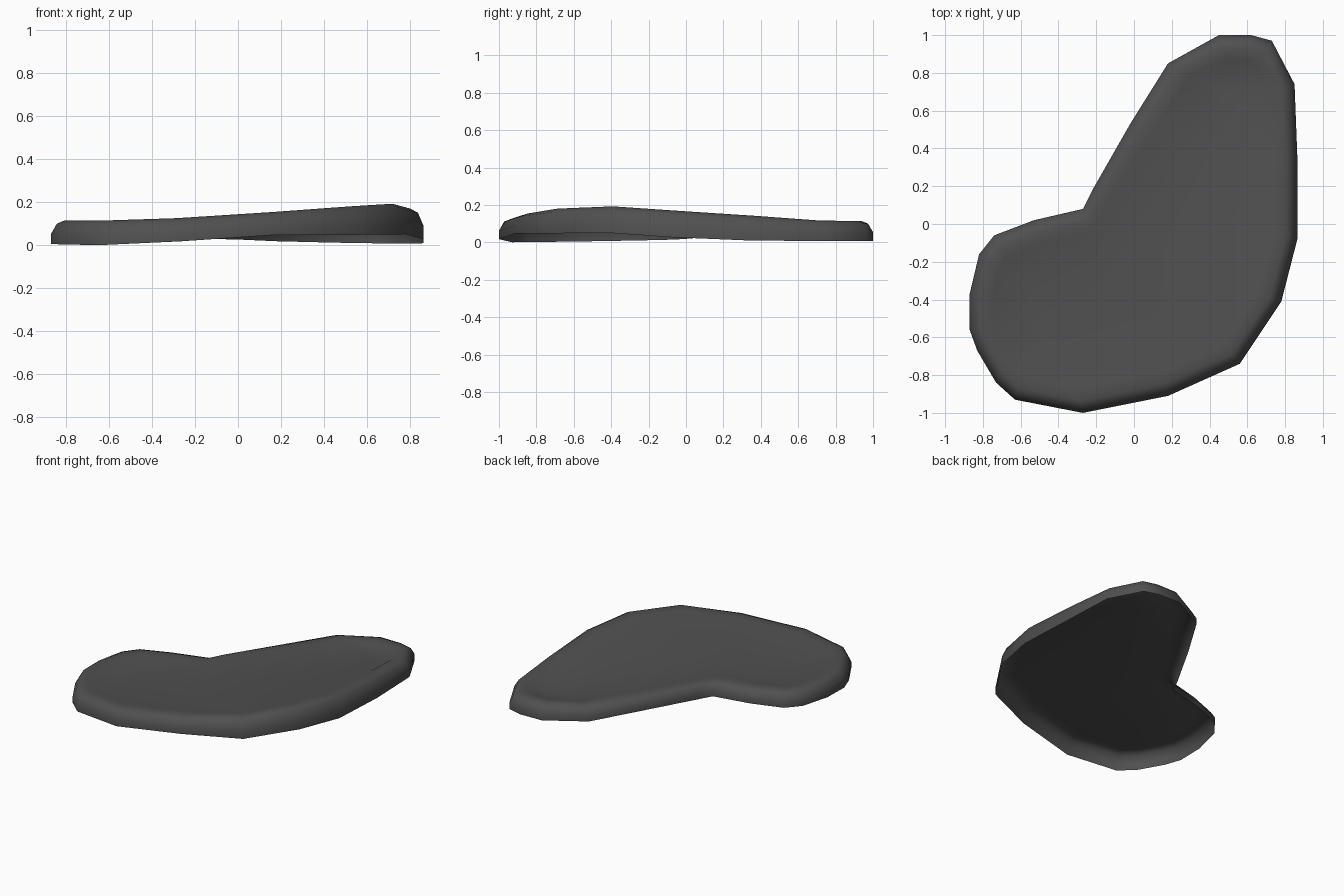
import bpy
import bmesh
from mathutils import Vector
from mathutils.geometry import intersect_point_line

default = bpy.data.objects.get("Cube")
if default:
    bpy.data.objects.remove(default, do_unlink=True)

# Bent pad outline, clockwise from the back tip
OUTLINE = [Vector(p) for p in (
    (.45, 1), (.62, 1), (.73, .97), (.85, .74), (.865, .35), (.865, -.08),
    (.78, -.41), (.56, -.74), (.18, -.91), (-.27, -1), (-.63, -.93),
    (-.73, -.84), (-.83, -.67), (-.87, -.56), (-.87, -.37), (-.82, -.16),
    (-.74, -.06), (-.53, .02), (-.27, .08), (-.22, .18), (-.02, .53), (.18, .85))]
# Centre line that the inner loops shrink towards
SPINE = [Vector(p) for p in ((-.5, -.48), (.25, -.3), (.55, .65))]
RAISED_CORNER = Vector((.72, -.5))
ARCH_CENTRE = Vector((-.1, .3))
# Wall profile: inset and share of the height from the open lower edge to the rim
WALL = [(0, 0), (0, .42), (.028, .86), (.065, 1)]


def top_height(p):
    return max(.115, .2 - .067 * (p - RAISED_CORNER).length)


def edge_height(p):
    arch = max(0, .033 - .024 * (p - ARCH_CENTRE).length)
    s = min(1, max(0, (p.x - 1.2 * p.y - .7) / .57))
    return arch + .045 * s * s * (3 - 2 * s)


def spine_point(p):
    candidates = []
    for a, b in zip(SPINE, SPINE[1:]):
        q, t = intersect_point_line(p, a, b)
        candidates.append(a.lerp(b, min(1, max(0, t))))
    return min(candidates, key=lambda c: (c - p).length)


def inset(p, distance):
    return p + (spine_point(p) - p).normalized() * distance


def add_loop(bm, points, heights):
    return [bm.verts.new((p.x, p.y, z)) for p, z in zip(points, heights)]


bm = bmesh.new()
loops = []

# Side wall, open underneath
for distance, share in WALL:
    heights = [edge_height(p) + (top_height(p) - edge_height(p)) * share for p in OUTLINE]
    loops.append(add_loop(bm, [inset(p, distance) for p in OUTLINE], heights))

# Gently dished top inside the rim
for inner, dip in (([inset(p, .13) for p in OUTLINE], .008),
                   ([p.lerp(spine_point(p), .45) for p in OUTLINE], .018),
                   ([p.lerp(spine_point(p), .8) for p in OUTLINE], .026)):
    loops.append(add_loop(bm, inner, [top_height(p) - dip for p in inner]))

for lower, upper in zip(loops, loops[1:]):
    for i in range(len(OUTLINE)):
        j = (i + 1) % len(OUTLINE)
        bm.faces.new((upper[i], upper[j], lower[j], lower[i]))
centre = bm.faces.new(loops[-1][::-1])
bmesh.ops.triangulate(bm, faces=[centre])
for face in bm.faces:
    face.smooth = True

mesh = bpy.data.meshes.new("curved_pad_shell")
bm.to_mesh(mesh)
bm.free()
pad = bpy.data.objects.new("curved_pad_shell", mesh)
bpy.context.collection.objects.link(pad)

# Dark grey material
grey = bpy.data.materials.new("dark_grey")
grey.use_nodes = True
colour = (.08, .08, .08, 1)
grey.diffuse_color = colour
grey.node_tree.nodes["Principled BSDF"].inputs["Base Color"].default_value = colour
mesh.materials.append(grey)
